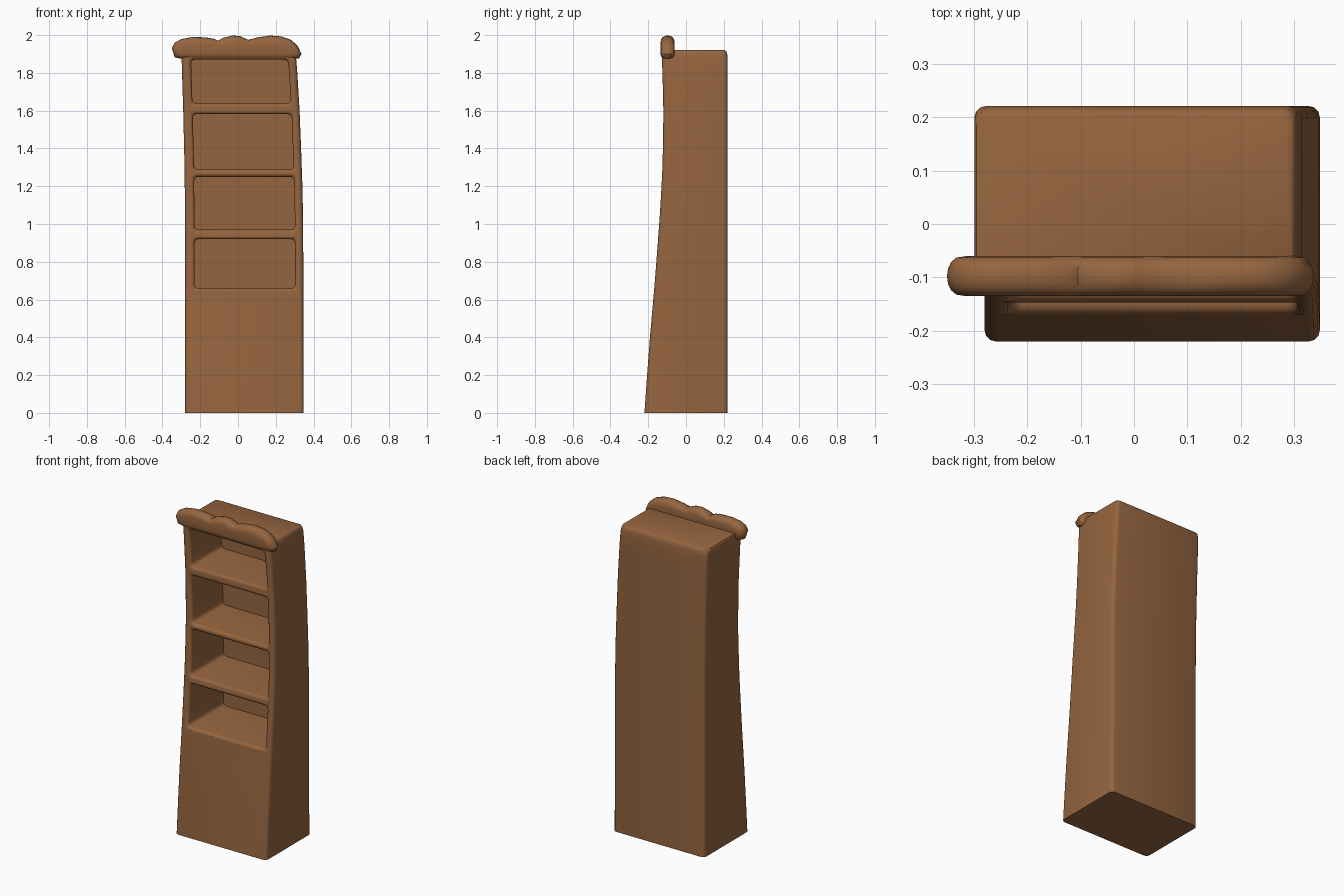
import bpy, bmesh, math

if "Cube" in bpy.data.objects:
    bpy.data.objects.remove(bpy.data.objects["Cube"])

wood = bpy.data.materials.new("wood")
wood.diffuse_color = (0.30, 0.13, 0.05, 1)
wood.use_nodes = True
wood.node_tree.nodes["Principled BSDF"].inputs["Base Color"].default_value = wood.diffuse_color

# Silhouette curves: (z, value)
FRONT = [(0, -.22), (.2, -.206), (.4, -.191), (.66, -.168), (.85, -.153), (1, -.142), (1.15, -.132),
         (1.3, -.125), (1.45, -.121), (1.6, -.12), (1.75, -.123), (1.92, -.129)]
LEFT = [(0, -.28), (1, -.28), (1.3, -.283), (1.6, -.29), (1.92, -.30)]
RIGHT = [(0, .348), (1, .345), (1.2, .341), (1.4, .334), (1.6, .326), (1.8, .314), (1.92, .304)]
BACK = 0.221


def at(curve, z):
    for (z0, v0), (z1, v1) in zip(curve, curve[1:]):
        if z <= z1:
            return v0 + (v1 - v0) * (z - z0) / (z1 - z0)
    return curve[-1][1]


def rounded_rect(a0, a1, b0, b1, r, n=3):
    pts = []
    for i, (ca, cb) in enumerate([(a1 - r, b1 - r), (a0 + r, b1 - r), (a0 + r, b0 + r), (a1 - r, b0 + r)]):
        for k in range(n + 1):
            t = math.pi / 2 * (i + k / n)
            pts.append((ca + r * math.cos(t), cb + r * math.sin(t)))
    return pts


def densify(pts, step=0.03):
    out = []
    for p, q in zip(pts, pts[1:] + pts[:1]):
        n = max(1, math.ceil(math.dist(p, q) / step))
        out += [(p[0] + (q[0] - p[0]) * i / n, p[1] + (q[1] - p[1]) * i / n) for i in range(n)]
    return out


def loft(bm, rings):
    loops = [[bm.verts.new(p) for p in ring] for ring in rings]
    n = len(loops[0])
    for a, b in zip(loops, loops[1:]):
        for i in range(n):
            j = (i + 1) % n
            bm.faces.new((a[i], a[j], b[j], b[i]))
    bm.faces.new(loops[0][::-1])
    bm.faces.new(loops[-1])


def finish(bm, name):
    bmesh.ops.recalc_face_normals(bm, faces=bm.faces)
    me = bpy.data.meshes.new(name)
    bm.to_mesh(me)
    bm.free()
    ob = bpy.data.objects.new(name, me)
    bpy.context.collection.objects.link(ob)
    me.materials.append(wood)
    return ob


def activate(ob):
    bpy.ops.object.select_all(action='DESELECT')
    ob.select_set(True)
    bpy.context.view_layer.objects.active = ob


# Cabinet body: leaning rounded box with softened top edge
bm = bmesh.new()
levels = [(i * 0.1, 0) for i in range(19)] + [(1.88, 0), (1.905, .004), (1.916, .010), (1.92, .018)]
rings = []
for z, s in levels:
    sec = rounded_rect(at(LEFT, z) + s * .3, at(RIGHT, z) - s * .5, at(FRONT, z) + s * .5, BACK - s, .022)
    rings.append([(x, y, z) for x, y in sec])
loft(bm, rings)
body = finish(bm, "bookcase_body")

# Shelf openings with rounded rims that follow the curved front
bm = bmesh.new()
OPENINGS = [(.66, .92), (.97, 1.25), (1.288, 1.582), (1.638, 1.87)]
for z0, z1 in OPENINGS:
    outline = densify(rounded_rect(0, 1, 0, z1 - z0, .02), 0.06)
    rings = []
    for grow, off in [(.015, -.05), (.015, 0), (.007, .003), (.002, .009), (0, .018), (0, None)]:
        ring = []
        for u, v in rounded_rect(-grow, 1 + grow, z0 - grow, z1 + grow, .022):
            # u is stretched between the two inner side walls
            xl, xr = at(LEFT, v) + .05, at(RIGHT, v) - .043
            w = xr - xl
            x = xl + u if u < .5 else xr + (u - 1)
            y = .185 if off is None else at(FRONT, v) + off
            ring.append((x, y, v))
        rings.append(ring)
    loft(bm, rings)
cutter = finish(bm, "opening_cutter")
cutter.hide_render = True

mod = body.modifiers.new("openings", 'BOOLEAN')
mod.operation = 'DIFFERENCE'
mod.solver = 'EXACT'
mod.object = cutter
activate(body)
bpy.ops.object.modifier_apply(modifier=mod.name)
bpy.data.objects.remove(cutter, do_unlink=True)
bpy.ops.object.shade_smooth_by_angle(angle=math.radians(35))

# Scalloped crown moulding, rounded front and back
CROWN = [(-.29, 1.873), (-.335, 1.882), (-.35, 1.93), (-.335, 1.96), (-.30, 1.979), (-.24, 1.99), (-.17, 1.988),
         (-.125, 1.98), (-.105, 1.97), (-.08, 1.985), (-.03, 1.998), (.01, 1.995), (.055, 1.975), (.10, 1.987),
         (.17, 1.998), (.23, 1.993), (.28, 1.975), (.315, 1.945), (.336, 1.90), (.322, 1.876), (.28, 1.872)]
bm = bmesh.new()
rings = []
for k in range(9):
    t = math.pi * (k / 8)
    y = -.0975 - .0375 * math.cos(t)
    s = .035 * (1 - math.sin(t) ** .7) if 0 < k < 8 else .035
    rings.append([(x * (1 - s / .34), y, 1.925 + (z - 1.925) * (1 - s / .06)) for x, z in CROWN])
loft(bm, rings)
crown = finish(bm, "crown_moulding")
activate(crown)
bpy.ops.object.shade_smooth_by_angle(angle=math.radians(50))
